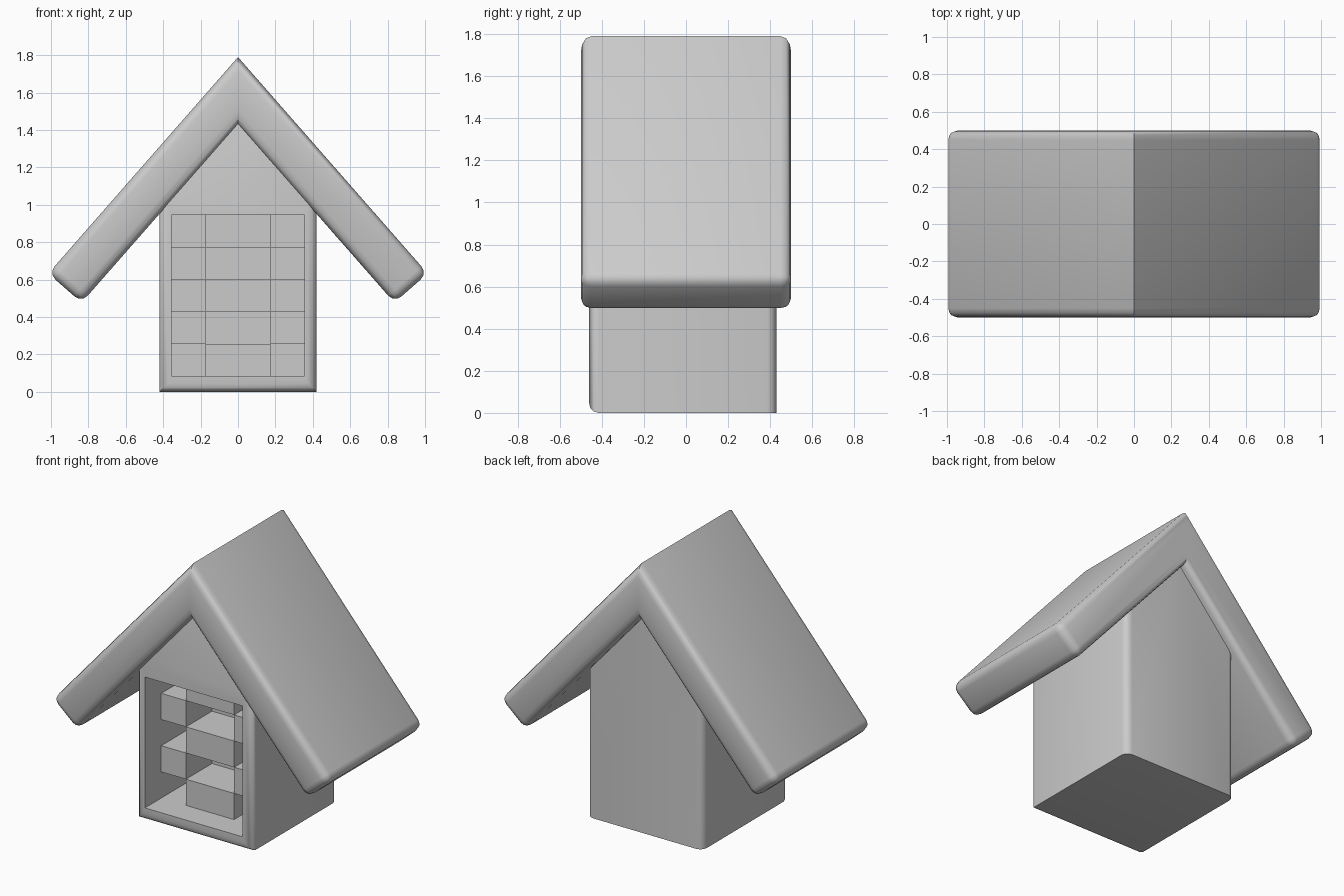
import bpy, bmesh, math
from mathutils import Vector

if "Cube" in bpy.data.objects:
    bpy.data.objects.remove(bpy.data.objects["Cube"])


def prism(name, profile, y0, y1, keep, width):
    """Extrude an x/z profile along y and round the edges chosen by keep(a, b)."""
    bm = bmesh.new()
    face = bm.faces.new([bm.verts.new((x, y0, z)) for x, z in profile])
    new = bmesh.ops.extrude_face_region(bm, geom=[face])["geom"]
    for v in new:
        if isinstance(v, bmesh.types.BMVert):
            v.co.y = y1
    bmesh.ops.recalc_face_normals(bm, faces=bm.faces)
    edges = [e for e in bm.edges if keep(e.verts[0].co, e.verts[1].co)]
    bmesh.ops.bevel(bm, geom=edges, offset=width, offset_type='OFFSET',
                    segments=3, profile=0.5, affect='EDGES', clamp_overlap=True)
    bmesh.ops.recalc_face_normals(bm, faces=bm.faces)
    return make(name, bm)


def make(name, bm):
    mesh = bpy.data.meshes.new(name)
    bm.to_mesh(mesh)
    bm.free()
    ob = bpy.data.objects.new(name, mesh)
    bpy.context.collection.objects.link(ob)
    return ob


def add_box(bm, x0, x1, y0, y1, z0, z1):
    vs = bmesh.ops.create_cube(bm, size=1)["verts"]
    for v in vs:
        v.co = Vector(((x0 + x1) / 2 + v.co.x * (x1 - x0),
                       (y0 + y1) / 2 + v.co.y * (y1 - y0),
                       (z0 + z1) / 2 + v.co.z * (z1 - z0)))


def smooth(ob):
    bpy.ops.object.select_all(action='DESELECT')
    ob.select_set(True)
    bpy.context.view_layer.objects.active = ob
    bpy.ops.object.shade_smooth_by_angle(angle=math.radians(35))


# roof: thick chevron, every edge rounded except the ridge lines
right = [(1.014, 0.633), (0.836, 0.477)]
roof_profile = [(0, 1.79)] + right + [(0, 1.43)] + [(-x, z) for x, z in reversed(right)]
roof = prism("roof", roof_profile, -0.5, 0.5,
             lambda a, b: abs(a.x) + abs(b.x) > 0.01, 0.05)
smooth(roof)

# body: gabled block, front outline and rear upright corners rounded
FRONT, BACK, W = -0.46, 0.43, 0.42


def body_edge(a, b):
    on_front = a.y < FRONT + 0.01 and b.y < FRONT + 0.01
    upright_back = a.y > 0.4 and b.y > 0.4 and abs(a.x - b.x) < 0.01
    return on_front or upright_back


body = prism("body", [(-W, 0), (W, 0), (W, 1.05), (0, 1.53), (-W, 1.05)],
             FRONT, BACK, body_edge, 0.045)

# front opening
X = [-0.355, -0.175, 0.175, 0.355]
Z = [0.085 + 0.172 * i for i in range(6)]
DEEP, BLOCK = -0.02, -0.29
bm = bmesh.new()
add_box(bm, X[0], X[3], -0.7, DEEP, Z[0], Z[5])
cutter = make("opening_cutter", bm)
cutter.hide_render = True
mod = body.modifiers.new("opening", 'BOOLEAN')
mod.operation, mod.solver, mod.object = 'DIFFERENCE', 'EXACT', cutter
bpy.context.view_layer.objects.active = body
bpy.ops.object.modifier_apply(modifier=mod.name)
bpy.data.objects.remove(cutter)
smooth(body)

# blocks staggered in the opening: centre on even rows, sides on odd rows
bm = bmesh.new()
for row in range(5):
    for col in ([1] if row % 2 == 0 else [0, 2]):
        add_box(bm, X[col], X[col + 1], BLOCK, DEEP, Z[row], Z[row + 1])
make("inner_blocks", bm)
